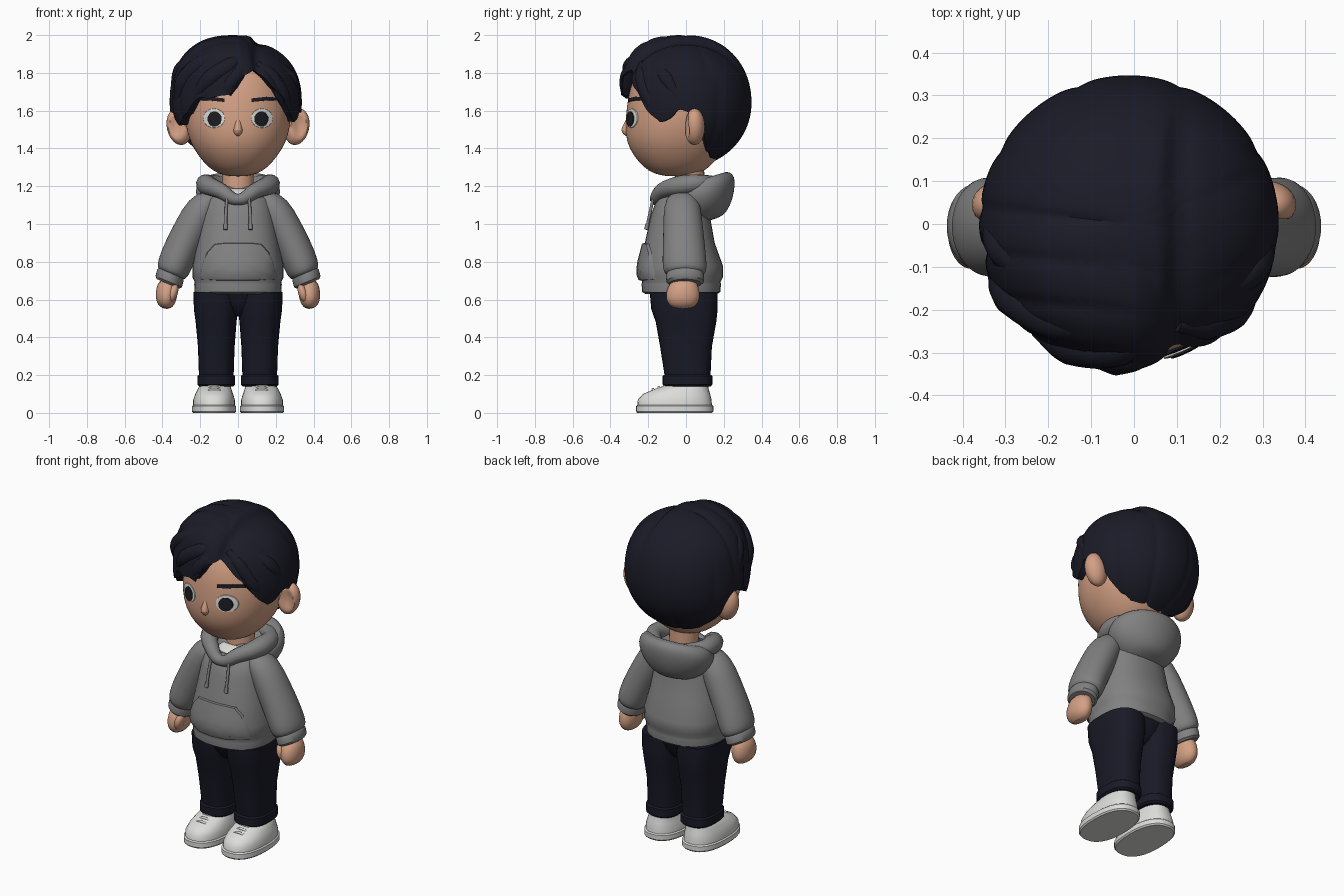
import bpy, bmesh
from math import sin, cos, pi, radians, acos, exp, copysign
from mathutils import Vector, Matrix
from mathutils.bvhtree import BVHTree

if "Cube" in bpy.data.objects:
    bpy.data.objects.remove(bpy.data.objects["Cube"])


def material(name, *rgb):
    m = bpy.data.materials.new(name)
    m.use_nodes = True
    m.diffuse_color = (*rgb, 1)
    m.node_tree.nodes["Principled BSDF"].inputs["Base Color"].default_value = (*rgb, 1)
    return m


HAIR = material("dark_navy_hair", .011, .011, .021)
SKIN = material("warm_skin", .65, .35, .23)
HOODIE = material("grey_fabric", .22, .22, .22)
PANTS = material("navy_fabric", .009, .010, .019)
WHITE = material("off_white", .72, .72, .70)
BLACK = material("eye_black", .012, .012, .016)


def finish(name, bm, mat, subdiv=0):
    bmesh.ops.recalc_face_normals(bm, faces=bm.faces)
    me = bpy.data.meshes.new(name)
    bm.to_mesh(me)
    bm.free()
    me.materials.append(mat)
    ob = bpy.data.objects.new(name, me)
    bpy.context.collection.objects.link(ob)
    if subdiv:
        mod = ob.modifiers.new("Subdivision", 'SUBSURF')
        mod.levels = mod.render_levels = subdiv
    return ob


def bridge(bm, a, b):
    for i in range(len(a)):
        j = (i + 1) % len(a)
        bm.faces.new((a[i], a[j], b[j], b[i]))


def loft(name, rows, mat, side=1, tilt=0, pitch=0, power=2, subdiv=0, n=32):
    """Skin rounded sections given as (x, y, z, half width, half depth)."""
    bm, rings = bmesh.new(), []
    for x, y, z, rx, ry in rows:
        ring = []
        for i in range(n):
            c, s = cos(2 * pi * i / n), sin(2 * pi * i / n)
            dx = rx * copysign(abs(c) ** (2 / power), c)
            dy = ry * copysign(abs(s) ** (2 / power), s)
            ring.append(bm.verts.new((side * (x + dx), y + dy, z + tilt * dx + pitch * dy)))
        rings.append(ring)
    for a, b in zip(rings, rings[1:]):
        bridge(bm, a, b)
    bm.faces.new(rings[0])
    bm.faces.new(rings[-1])
    return finish(name, bm, mat, subdiv)


def ball(name, centre, size, mat, turn=0):
    bm = bmesh.new()
    bmesh.ops.create_uvsphere(bm, u_segments=24, v_segments=16, radius=1)
    bm.transform(Matrix.Translation(centre) @ Matrix.Rotation(turn, 4, 'Y') @ Matrix.Diagonal((*size, 1)))
    return finish(name, bm, mat)


def tube(name, points, mat, cyclic=False):
    """Round smooth tube through (x, y, z, radius) points."""
    cu = bpy.data.curves.new(name, 'CURVE')
    cu.dimensions, cu.bevel_depth, cu.bevel_resolution = '3D', 1, 4
    cu.resolution_u, cu.use_fill_caps = 8, True
    sp = cu.splines.new('BEZIER')
    sp.bezier_points.add(len(points) - 1)
    sp.use_cyclic_u = cyclic
    for bp, p in zip(sp.bezier_points, points):
        bp.co, bp.radius = p[:3], p[3]
        bp.handle_left_type = bp.handle_right_type = 'AUTO'
    cu.materials.append(mat)
    ob = bpy.data.objects.new(name, cu)
    bpy.context.collection.objects.link(ob)
    return ob


def surface_of(ob):
    bpy.context.view_layer.update()
    return BVHTree.FromObject(ob, bpy.context.evaluated_depsgraph_get())


def patch(name, outline, target, lift, mat):
    """Thin plate of an (x, z) outline laid onto the front of a surface."""
    bm, rings = bmesh.new(), []
    mid = sum((Vector(p) for p in outline), Vector((0, 0))) / len(outline)

    def drop(p, off):
        hit = target.ray_cast(Vector((p.x, -2, p.y)), Vector((0, 1, 0)))[0]
        if hit is None:
            hit = target.find_nearest(Vector((p.x, -.2, p.y)))[0]
        return bm.verts.new((p.x, hit.y - off, p.y))

    for k, off in ((1, -.004), (.97, lift), (.7, lift), (.35, lift)):
        rings.append([drop(mid.lerp(Vector(p), k), off) for p in outline])
    for a, b in zip(rings, rings[1:]):
        bridge(bm, a, b)
    centre = drop(mid, lift)
    last = rings[-1]
    for i in range(len(last)):
        bm.faces.new((last[i], last[(i + 1) % len(last)], centre))
    return finish(name, bm, mat)


def oval(x, z, rx, rz):
    return [(x + rx * cos(i * pi / 12), z + rz * sin(i * pi / 12)) for i in range(24)]


# Head, neck and nose
head = loft("head", [(0, -.05, 1.252, .04, .05), (0, -.05, 1.265, .105, .12), (0, -.05, 1.3, .158, .175),
                     (0, -.05, 1.36, .211, .228), (0, -.048, 1.43, .254, .268), (0, -.037, 1.52, .28, .287),
                     (0, -.022, 1.62, .287, .293), (0, -.02, 1.72, .272, .28), (0, -.02, 1.82, .225, .235),
                     (0, -.02, 1.9, .13, .14), (0, -.02, 1.93, .03, .03)], SKIN, power=2.1, subdiv=1)
loft("neck", [(0, .02, 1.12, .085, .08), (0, .02, 1.35, .08, .075)], SKIN)
loft("nose", [(0, -.31, 1.56, .01, .006), (0, -.312, 1.525, .017, .02), (0, -.315, 1.497, .027, .033),
              (0, -.312, 1.475, .02, .02), (0, -.31, 1.465, .008, .008)], SKIN, n=16, subdiv=1)

# Eyes, brows and ears
face = surface_of(head)
for s, label in ((1, "left"), (-1, "right")):
    patch(label + "_eye_white", oval(s * .127, 1.56, .058, .052), face, .005, WHITE)
    patch(label + "_iris", oval(s * .124, 1.556, .038, .041), face, .009, BLACK)
    brow = [(.07, 1.646), (.07, 1.665), (.15, 1.674), (.2, 1.67), (.245, 1.65), (.19, 1.655), (.13, 1.652)]
    patch(label + "_brow", [(s * x, z) for x, z in brow], face, .008, HAIR)
    ear = ball(label + "_ear", (s * .312, .045, 1.515), (.065, .055, .098), SKIN, s * radians(12))
    for v in ear.data.vertices:  # hollow the front of the ear
        d = v.co - Vector((s * .325, .045, 1.52))
        if d.y < 0:
            v.co.y += .03 * max(0, 1 - (d.x / .04) ** 2 - (d.z / .07) ** 2)

# Hair cap: hairline height by angle from the front, positive to the left
HAIRLINE = [(-180, 1.33), (-145, 1.33), (-120, 1.38), (-110, 1.45), (-100, 1.59), (-84, 1.6), (-66, 1.525),
            (-50, 1.58), (-40, 1.65), (-31, 1.67), (-15, 1.67), (-6, 1.69), (0, 1.725), (6, 1.775),
            (18, 1.83), (30, 1.77), (40, 1.71), (51, 1.62), (66, 1.53), (84, 1.6), (100, 1.59),
            (110, 1.45), (120, 1.38), (145, 1.33), (180, 1.33)]


def hairline(deg):
    for (a, za), (b, zb) in zip(HAIRLINE, HAIRLINE[1:]):
        if a <= deg <= b:
            return za + (zb - za) * (deg - a) / (b - a) + .006 * sin(radians(deg * 18))


def hair_point(deg, z, scale=1):
    """Point on the hair volume, which is fuller above the right of the forehead."""
    a = radians(deg)
    up = z > 1.64
    h = min(1, abs(z - 1.64) / (.36 if up else .34))
    full = min(1, max(0, (22 - deg) / 18))
    p = 2.1 + .8 * max(0, cos(a)) * full + .25 * abs(sin(a)) if up else 2
    r = (1 - h ** p) ** (1 / p) * scale
    return Vector((-.012 + .35 * r * sin(a), -.347 * r * cos(a), 1.64 + (z - 1.64) * scale))


def sculpt(p, deg):
    """Press the parting and the overlapping strands into the cap."""
    up = min(1, max(0, (p.z - 1.7) / .15))
    fall = min(1, max(0, (.28 - p.y) / .15))
    dent = .05 * exp(-((p.x - .1) / .026) ** 2) * up * fall
    if p.x < .1 and p.y < .08:
        dent += .025 * (1 - abs(sin(p.y * 30 + p.x * 3))) ** 2 * min(1, (.1 - p.x) * 5)
    if p.x > .12 and p.y < .2:
        dent += .02 * (1 - abs(sin(p.y * 15 - p.x * 6))) ** 2 * min(1, (p.x - .12) * 8) * up
    dent += .02 * (1 - abs(sin(radians(deg * 4.5)))) ** 3 * (1 - up)
    q = Vector((0, 0, 1.64)) + (p - Vector((0, 0, 1.64))) * (1 - dent)
    if q.z > 1.64:
        q.z -= (q.z - 1.64) * .08 * min(1, max(0, (q.x - .07) / .05))
    return q


bm, rings, N, M = bmesh.new(), [], 160, 32
for k in range(1, M + 1):
    ring = []
    for i in range(N):
        deg = -180 + 360 * i / N
        h = hairline(deg) - 1.64
        c = cos(acos(h / (.36 if h > 0 else .34)) * k / M)
        ring.append(bm.verts.new(sculpt(hair_point(deg, 1.64 + c * (.36 if c > 0 else .34)), deg)))
    rings.append(ring)
# Tuck the rim into the head
rings.append([bm.verts.new((v.co.x * .6, v.co.y * .6, v.co.z + .012)) for v in rings[-1]])
for a, b in zip(rings, rings[1:]):
    bridge(bm, a, b)
bm.faces.new(rings[0])
finish("hair_cap", bm, HAIR)

# Swept locks: angle, height and thickness along each
LOCKS = {"fringe_upper": [(12, 1.91, .02), (-5, 1.86, .045), (-25, 1.78, .05), (-40, 1.69, .03)],
         "fringe_lower": [(12, 1.86, .02), (2, 1.81, .04), (-5, 1.755, .043), (-10, 1.7, .034)],
         "crown_sweep": [(0, 1.95, .02), (-35, 1.88, .045), (-58, 1.77, .055), (-68, 1.65, .035)],
         "right_sweep": [(-50, 1.94, .02), (-78, 1.83, .045), (-92, 1.7, .03)],
         "left_front_sweep": [(25, 1.87, .02), (38, 1.8, .04), (50, 1.69, .042), (60, 1.6, .03)],
         "left_side_sweep": [(48, 1.87, .02), (70, 1.78, .042), (84, 1.66, .03)]}
for label, path in LOCKS.items():
    tube(label + "_lock", [(*hair_point(d, z, .91), r) for d, z, r in path], HAIR)

# Hoodie body, pocket and undershirt
body = loft("hoodie_body", [(0, -.025, .63, .21, .19), (0, -.025, .64, .229, .207), (0, -.025, .68, .232, .21),
                            (0, -.025, .695, .23, .208), (0, -.025, .72, .242, .222), (0, -.027, .78, .242, .222),
                            (0, -.033, .9, .217, .185), (0, -.03, 1.05, .19, .155), (0, -.02, 1.13, .17, .135),
                            (0, -.01, 1.16, .13, .115)], HOODIE, power=2.3)
cloth = surface_of(body)
half = [(0, .9), (.07, .9), (.125, .895), (.165, .85), (.192, .79), (.203, .735), (.2, .705), (.1, .7)]
pocket = half + [(0, .7)] + [(-x, z) for x, z in half[:0:-1]]
patch("front_pocket", pocket, cloth, .014, HOODIE)
loft("undershirt", [(0, -.005, 1.12, .12, .135), (0, 0, 1.165, .1, .115), (0, .01, 1.188, .088, .085)], WHITE)

# Hood lying around the neck: front rim, then the hollow drape behind
rim = [(0, -.16, 1.13, .03), (.09, -.125, 1.175, .042), (.165, -.015, 1.207, .054), (.15, .1, 1.215, .045),
       (0, .18, 1.2, .045)]
tube("hood_rim", rim + [(-x, y, z, r) for x, y, z, r in rim[3:0:-1]], HOODIE, cyclic=True)
loft("hood_drape", [(0, .12, 1.015, .06, .06), (0, .115, 1.035, .13, .105), (0, .1, 1.09, .197, .148),
                    (0, .09, 1.15, .226, .17), (0, .09, 1.2, .224, .168), (0, .087, 1.235, .2, .147),
                    (0, .075, 1.24, .17, .115), (0, .06, 1.21, .14, .095), (0, .05, 1.17, .115, .08)],
     HOODIE, pitch=.3, subdiv=1)

# Hips that join the legs
loft("trouser_hips", [(0, -.01, .51, .02, .09), (0, -.01, .53, .07, .12), (0, -.01, .58, .185, .15),
                      (0, -.012, .66, .22, .18)], PANTS, power=2.2)

for s, label in ((1, "left_"), (-1, "right_")):
    # Drawstring with its tip
    tube(label + "drawstring", [(s * .055, -.168, 1.165, .008), (s * .063, -.186, 1.08, .008),
                                (s * .065, -.206, .99, .008)], HOODIE)
    tube(label + "drawstring_tip", [(s * .065, -.204, 1.0, .011), (s * .066, -.211, .97, .011)], HOODIE)
    # Sleeve, cuff and hand
    loft(label + "sleeve", [(.12, -.02, 1.165, .05, .07), (.185, -.02, 1.1, .08, .098), (.245, -.015, .98, .085, .106),
                            (.3, -.01, .87, .086, .112), (.333, -.008, .79, .085, .118), (.348, -.005, .75, .079, .114),
                            (.357, -.005, .728, .068, .098)], HOODIE, s, .42, subdiv=1)
    loft(label + "sleeve_cuff", [(.354, -.005, .74, .066, .095), (.358, -.005, .728, .07, .101),
                                 (.367, -.005, .695, .07, .099), (.37, -.005, .683, .06, .085)], HOODIE, s, .42)
    loft(label + "hand", [(.37, -.01, .71, .045, .06), (.376, -.015, .66, .058, .085), (.38, -.017, .61, .057, .092),
                          (.38, -.017, .575, .047, .078), (.378, -.017, .55, .02, .045)], SKIN, s, subdiv=1)
    ball(label + "thumb", (s * .343, -.07, .635), (.024, .035, .05), SKIN, -s * .3)
    # Trouser leg with a turned-up cuff
    loft(label + "trouser_leg", [(.115, .008, .14, .09, .122), (.115, .008, .15, .1, .132), (.115, .008, .195, .1, .132),
                                 (.115, .008, .202, .092, .122), (.115, 0, .35, .097, .137), (.116, 0, .48, .108, .16),
                                 (.117, -.008, .55, .117, .176), (.117, -.012, .64, .118, .18)], PANTS, s, power=2.6)
    # Shoe
    loft(label + "sole", [(.127, -.06, 0, .11, .198), (.127, -.06, .008, .117, .205), (.127, -.06, .036, .117, .205),
                          (.127, -.06, .042, .11, .198)], WHITE, s, power=2.4)
    loft(label + "shoe_upper", [(.127, -.06, .035, .11, .198), (.127, -.06, .07, .11, .195), (.126, -.05, .1, .1, .178),
                                (.124, -.025, .125, .09, .145), (.12, .008, .15, .078, .108),
                                (.12, .01, .16, .06, .09)], WHITE, s, power=2.3)
    for i in range(3):
        y, z = -.115 - .03 * i, .146 - .01 * i
        tube(label + "lace_%d" % (i + 1), [(s * .07, y + .01, z - .02, .006), (s * .125, y, z, .007),
                                           (s * .18, y + .01, z - .02, .006)], WHITE)

# Smooth shading with crisp hems
bpy.ops.object.select_all(action='DESELECT')
for ob in bpy.context.collection.objects:
    if ob.type == 'MESH':
        ob.select_set(True)
        bpy.context.view_layer.objects.active = ob
bpy.ops.object.shade_smooth_by_angle(angle=radians(40))
